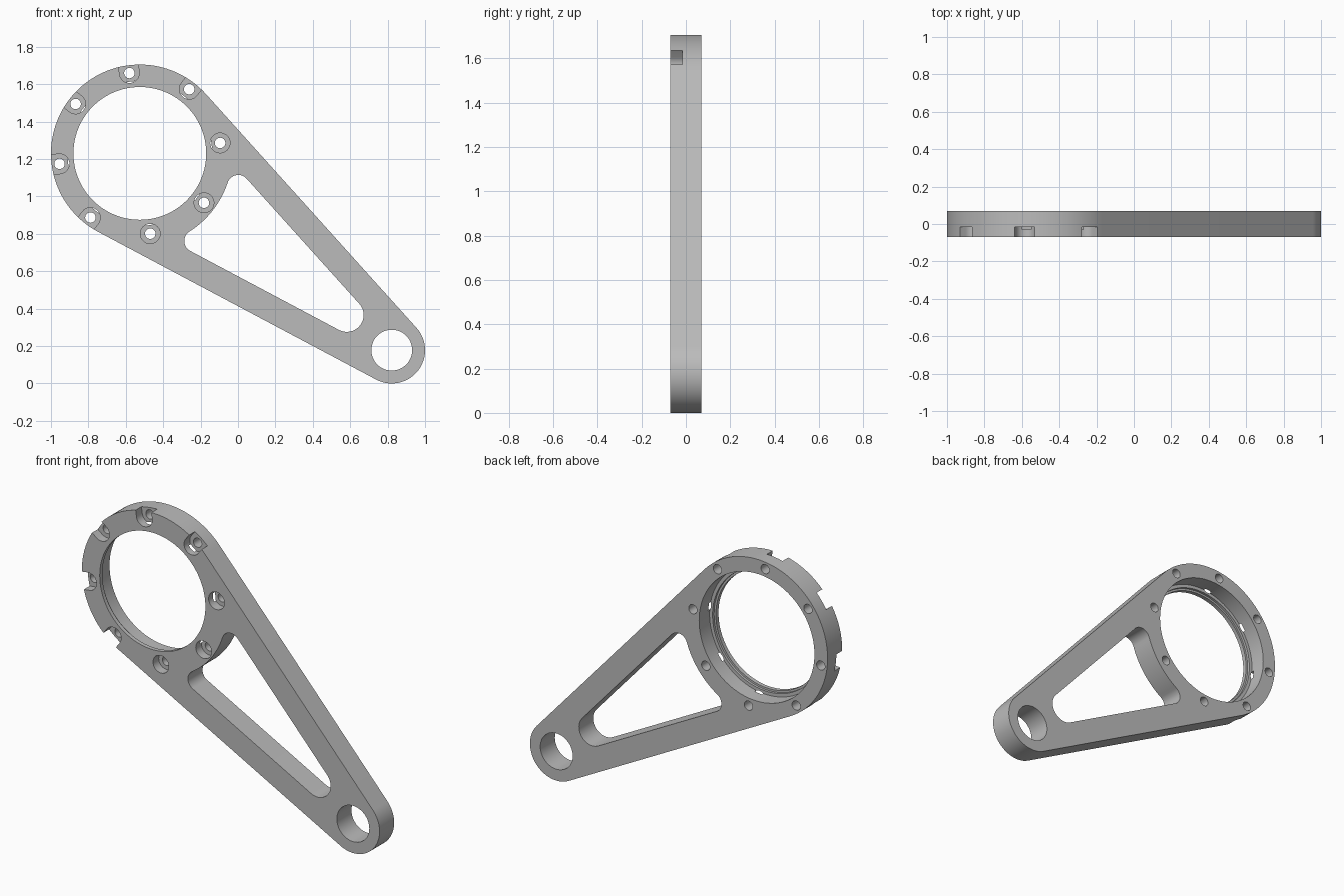
import bpy, bmesh
from math import radians, degrees, cos, sin, acos, atan2, hypot

cube = bpy.data.objects.get("Cube")
if cube:
    bpy.data.objects.remove(cube, do_unlink=True)

# Main dimensions (profiles lie in the x-z plane)
RING, EYE = (-0.525, 1.23), (0.822, 0.178)
R_RING, R_EYE, HALF = 0.475, 0.178, 0.07
WALL = 0.141
dx, dz = EYE[0] - RING[0], EYE[1] - RING[1]
DIST, AXIS = hypot(dx, dz), degrees(atan2(dz, dx))
TAN = degrees(acos((R_RING - R_EYE) / DIST))

metal = bpy.data.materials.new("grey metal")
metal.use_nodes = True
colour = (0.5, 0.5, 0.5, 1)
metal.diffuse_color = colour
metal.node_tree.nodes["Principled BSDF"].inputs["Base Color"].default_value = colour


def polar(c, r, a):
    return (c[0] + r * cos(radians(a)), c[1] + r * sin(radians(a)))


def arc(c, r, a0, a1, n):
    return [polar(c, r, a0 + (a1 - a0) * i / n) for i in range(n + 1)]


def circle(c, r, n):
    return arc(c, r, 0, 360, n)[:-1]


def loft(name, sections):
    """Solid through matching (profile, y) sections, capped at both ends."""
    bm = bmesh.new()
    rings = [[bm.verts.new((x, y, z)) for x, z in prof] for prof, y in sections]
    n = len(rings[0])
    for a, b in zip(rings, rings[1:]):
        for i in range(n):
            j = (i + 1) % n
            bm.faces.new((a[i], a[j], b[j], b[i]))
    bm.faces.new(rings[0])
    bm.faces.new(rings[-1])
    bmesh.ops.recalc_face_normals(bm, faces=bm.faces)
    mesh = bpy.data.meshes.new(name)
    bm.to_mesh(mesh)
    bm.free()
    mesh.materials.append(metal)
    obj = bpy.data.objects.new(name, mesh)
    bpy.context.collection.objects.link(obj)
    return obj


def prism(name, profile, y0=-0.2, y1=0.2):
    return loft(name, [(profile, y0), (profile, y1)])


# Tapered plate hugging the big ring and the small eye
outline = arc(RING, R_RING, AXIS + TAN, AXIS + 360 - TAN, 72)
outline += arc(EYE, R_EYE, AXIS - TAN, AXIS + TAN, 36)
arm = prism("link_arm", outline, -HALF, HALF)

cutters = []

# Stepped bearing bore, narrow lip at the front
steps = [(0.355, -0.2), (0.355, -0.045), (0.367, -0.045),
         (0.367, -0.03), (0.387, -0.03), (0.387, 0.2)]
cutters.append(loft("bore_cutter", [(circle(RING, r, 96), y) for r, y in steps]))

# Small eye bore
cutters.append(prism("eye_cutter", circle(EYE, 0.109, 48)))

# Rounded triangular window between ring and eye
NOSE, CORNER, R_ARC = 0.09, 0.06, 0.495
inner = R_RING - WALL
nose = polar(RING, (inner - NOSE) / cos(radians(TAN)), AXIS)
swing = TAN - degrees(acos((inner - CORNER) / (R_ARC + CORNER)))
upper = polar(RING, R_ARC + CORNER, AXIS + swing)
lower = polar(RING, R_ARC + CORNER, AXIS - swing)
window = arc(nose, NOSE, AXIS - TAN, AXIS + TAN, 20)
window += arc(upper, CORNER, AXIS + TAN, AXIS + 180 + swing, 14)
window += arc(RING, R_ARC, AXIS + swing, AXIS - swing, 20)[1:-1]
window += arc(lower, CORNER, AXIS + 180 - swing, AXIS + 360 - TAN, 14)
cutters.append(prism("window_cutter", window))

# Screw holes with front counterbores; those on the free rim open outwards
for k in range(8):
    angle = 7.4 + 45 * k
    centre = polar(RING, 0.433, angle)
    cutters.append(prism("screw_cutter", circle(centre, 0.028, 24)))
    if 1 <= k <= 5:
        seat = arc(centre, 0.053, angle + 90, angle + 270, 16)
        seat += [polar(p, 0.12, angle) for p in (seat[-1], seat[0])]
    else:
        seat = circle(centre, 0.053, 32)
    cutters.append(prism("seat_cutter", seat, -0.2, -0.015))

# Cut everything, bake the result and drop the cutters
for c in cutters:
    c.hide_render = True
    mod = arm.modifiers.new(c.name, "BOOLEAN")
    mod.operation, mod.solver, mod.object = "DIFFERENCE", "EXACT", c
graph = bpy.context.evaluated_depsgraph_get()
arm.data = bpy.data.meshes.new_from_object(arm.evaluated_get(graph))
arm.modifiers.clear()
for c in cutters:
    bpy.data.objects.remove(c, do_unlink=True)

bpy.ops.object.select_all(action="DESELECT")
arm.select_set(True)
bpy.context.view_layer.objects.active = arm
bpy.ops.object.shade_smooth_by_angle(angle=radians(30))
